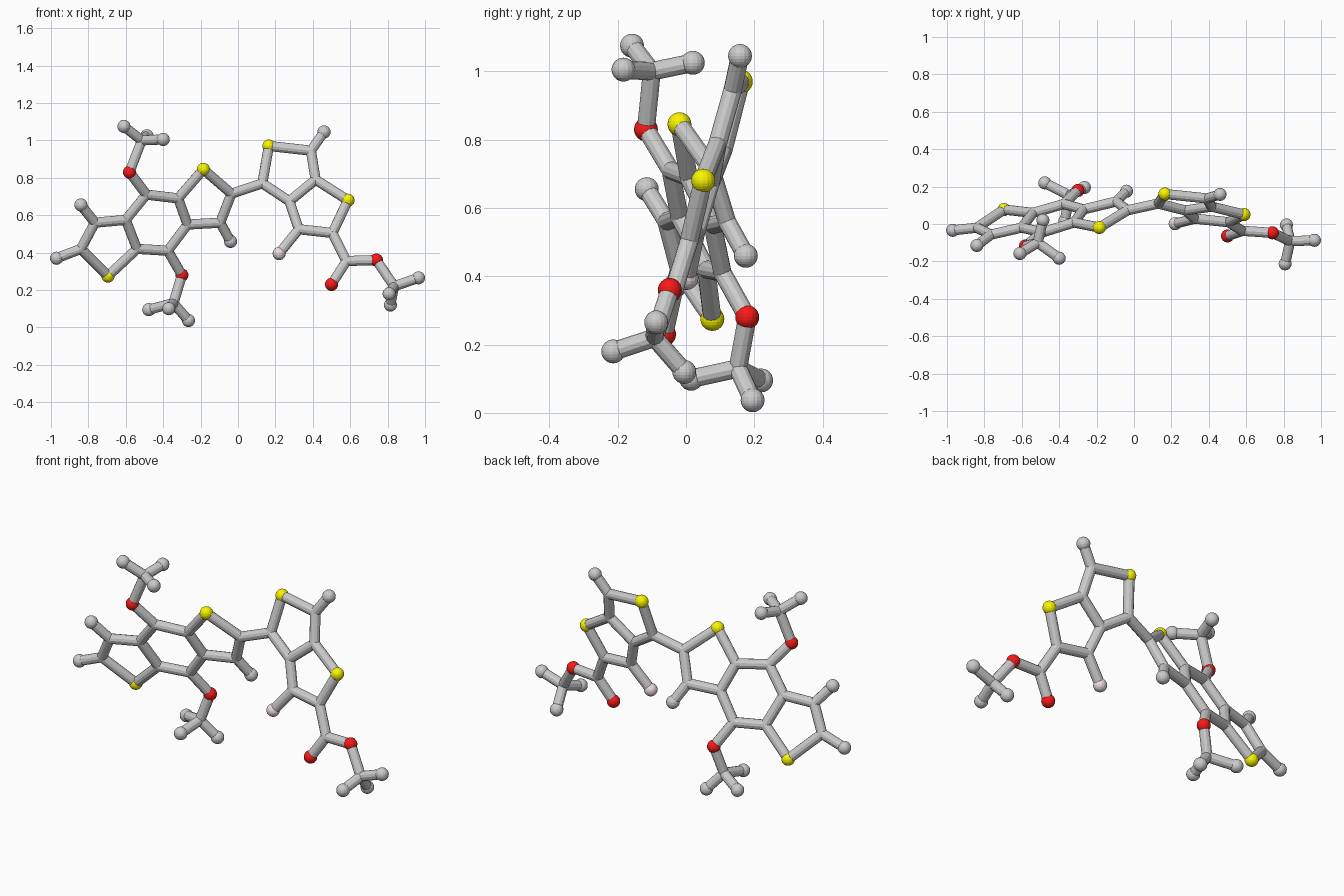
import bpy, bmesh
from mathutils import Vector

if "Cube" in bpy.data.objects:
    bpy.data.objects.remove(bpy.data.objects["Cube"])

BOND_R, JOINT_R, ATOM_R = 0.027, 0.027, 0.035
atoms = {}


def add_planar(table, a, b, c):
    """Place atoms given as (x, z) on the tilted plane y = a + b*x + c*z."""
    for name, (x, z) in table.items():
        atoms[name] = Vector((x, a + b * x + c * z, z))


# Left fused three-ring system (flat, tilted); first letter is the element
add_planar({
    "H1": (-.97, .37), "C1": (-.84, .42), "C2": (-.765, .56), "H2": (-.84, .655),
    "S1": (-.695, .275), "C3": (-.54, .42), "C4": (-.60, .575), "C5": (-.49, .71),
    "C6": (-.32, .69), "C7": (-.27, .55), "C8": (-.375, .41), "O1": (-.58, .83),
    "O2": (-.30, .28), "S2": (-.185, .845), "C9": (-.035, .715),
    "C10": (-.095, .56), "H10": (-.04, .46),
}, .372, .264, -.405)

# Right fused two-ring system with ester tail (flat, other tilt)
add_planar({
    "C11": (.13, .77), "S3": (.165, .97), "C12": (.39, .945), "H12": (.46, 1.045),
    "C13": (.415, .79), "C14": (.275, .675), "C15": (.325, .525), "F1": (.22, .395),
    "C16": (.505, .505), "S4": (.588, .68), "C17": (.58, .355), "O3": (.50, .23),
    "O4": (.74, .36), "C18": (.835, .22),
}, -.088, -.076, .269)

# Methyl ends: carbon and three out-of-plane hydrogens
for name, p in {
    "C19": (-.515, -.10, 1.0), "H19a": (-.61, -.158, 1.075),
    "H19b": (-.40, -.183, 1.005), "H19c": (-.487, .02, 1.025),
    "C20": (-.345, .152, .13), "H20a": (-.477, .22, .095),
    "H20b": (-.265, .195, .037), "H20c": (-.37, .015, .10),
    "H18a": (.965, -.087, .265), "H18b": (.808, -.213, .18), "H18c": (.815, -.005, .12),
}.items():
    atoms[name] = Vector(p)

chains = [
    "H1 C1 C2 C4 C5 C6 C7 C8 C3 S1 C1", "H2 C2", "C3 C4",
    "C6 S2 C9 C10 C7", "C10 H10", "C9 C11 S3 C12 C13 C14 C11", "C12 H12",
    "C14 C15 C16 S4 C13", "C15 F1", "C16 C17 O4 C18", "C17 O3",
    "C5 O1 C19", "C8 O2 C20",
] + [f"C{n} H{n}{k}" for n in (18, 19, 20) for k in "abc"]


def finish(name, bm, color=None):
    mesh = bpy.data.meshes.new(name)
    bm.to_mesh(mesh)
    bm.free()
    bpy.context.collection.objects.link(bpy.data.objects.new(name, mesh))
    if color:
        mat = bpy.data.materials.new(name)
        mat.diffuse_color = (*color, 1)
        mat.use_nodes = True
        mat.node_tree.nodes["Principled BSDF"].inputs["Base Color"].default_value = mat.diffuse_color
        mesh.materials.append(mat)


# Balls, one object per element
for name, letter, radius, color in [
    ("carbon_joints", "C", JOINT_R, None),
    ("hydrogen_atoms", "H", ATOM_R, None),
    ("sulfur_atoms", "S", ATOM_R, (.95, .92, 0)),
    ("oxygen_atoms", "O", ATOM_R, (.95, .01, .01)),
    ("fluorine_atom", "F", ATOM_R, (.85, .72, .75)),
]:
    bm = bmesh.new()
    for key, pos in atoms.items():
        if key[0] == letter:
            new = bmesh.ops.create_uvsphere(bm, u_segments=16, v_segments=12, radius=radius)
            bmesh.ops.translate(bm, verts=new["verts"], vec=pos)
    finish(name, bm, color)

# Rods between neighbouring atoms
bm = bmesh.new()
for chain in chains:
    keys = chain.split()
    for k1, k2 in zip(keys, keys[1:]):
        p, q = atoms[k1], atoms[k2]
        new = bmesh.ops.create_cone(bm, cap_ends=True, segments=12, radius1=BOND_R,
                                    radius2=BOND_R, depth=(q - p).length)
        rot = (q - p).to_track_quat("Z", "Y").to_matrix()
        bmesh.ops.rotate(bm, verts=new["verts"], cent=(0, 0, 0), matrix=rot)
        bmesh.ops.translate(bm, verts=new["verts"], vec=(p + q) / 2)
finish("bonds", bm)
